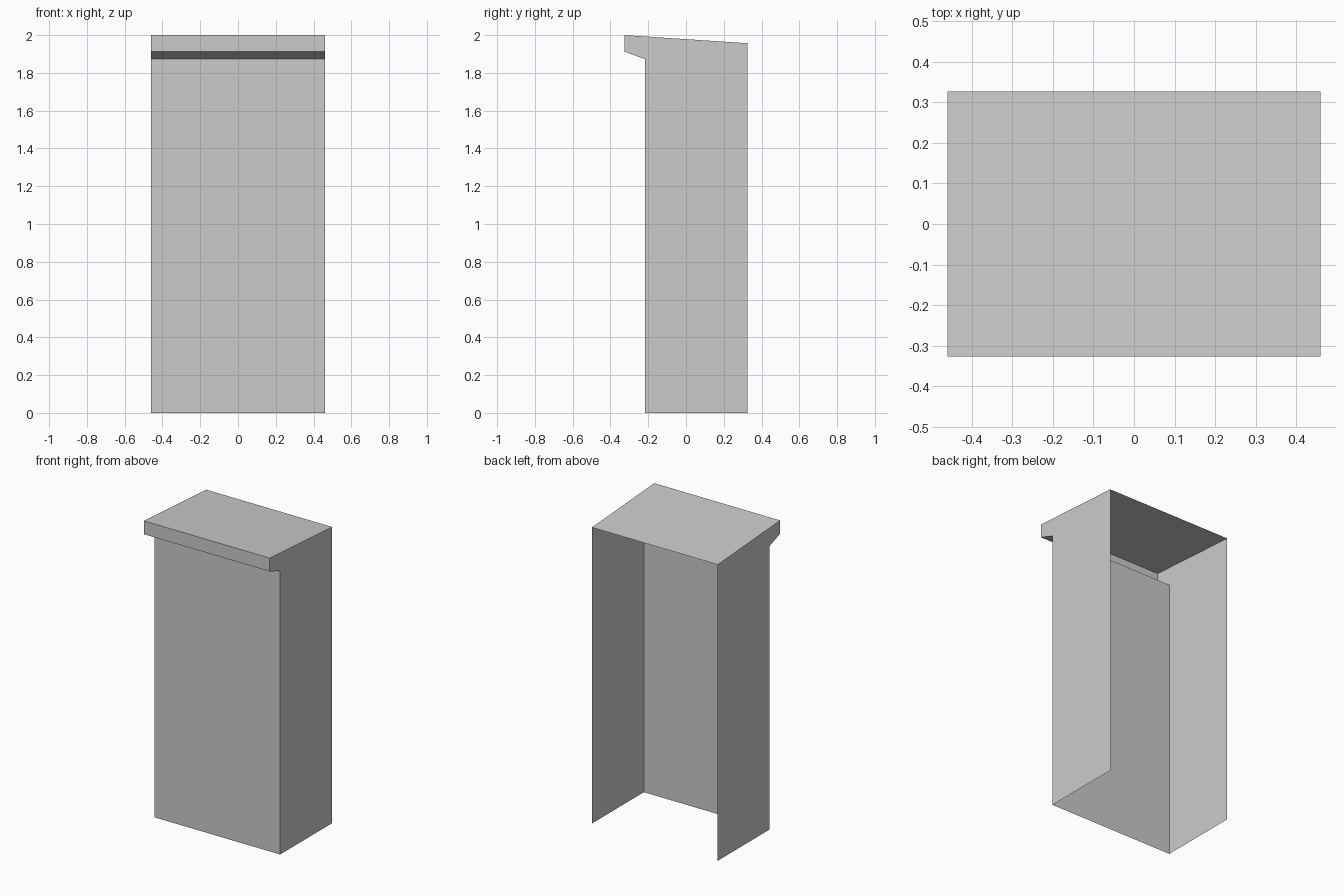
import bpy
import bmesh

cube = bpy.data.objects.get("Cube")
if cube:
    bpy.data.objects.remove(cube, do_unlink=True)

HALF_WIDTH = 0.46
# Side outline (y, z) from the bottom front, round the overhanging lip, to the bottom back
OUTLINE = [(-0.217, 0), (-0.217, 1.873), (-0.326, 1.912),
           (-0.326, 2.0), (0.326, 1.957), (0.326, 0)]

grey = bpy.data.materials.new("plain grey")
grey.use_nodes = True
colour = (0.6, 0.6, 0.6, 1)
grey.diffuse_color = colour
grey.node_tree.nodes["Principled BSDF"].inputs["Base Color"].default_value = colour

bm = bmesh.new()
right, left = [[bm.verts.new((x, y, z)) for y, z in OUTLINE]
               for x in (-HALF_WIDTH, HALF_WIDTH)]

# Side panels
bm.faces.new(right)
bm.faces.new(left[::-1])

# Front panel, lip underside, lip face and sloping top; back and bottom stay open
for i in range(len(OUTLINE) - 2):
    bm.faces.new((right[i], left[i], left[i + 1], right[i + 1]))

bmesh.ops.recalc_face_normals(bm, faces=bm.faces)
# Point the shell outwards, judged by its top
top = max(bm.faces, key=lambda f: f.calc_center_median().z)
if top.normal.z < 0:
    bmesh.ops.reverse_faces(bm, faces=bm.faces)

mesh = bpy.data.meshes.new("open_back_casing")
bm.to_mesh(mesh)
bm.free()
mesh.materials.append(grey)
casing = bpy.data.objects.new("open_back_casing", mesh)
bpy.context.collection.objects.link(casing)
